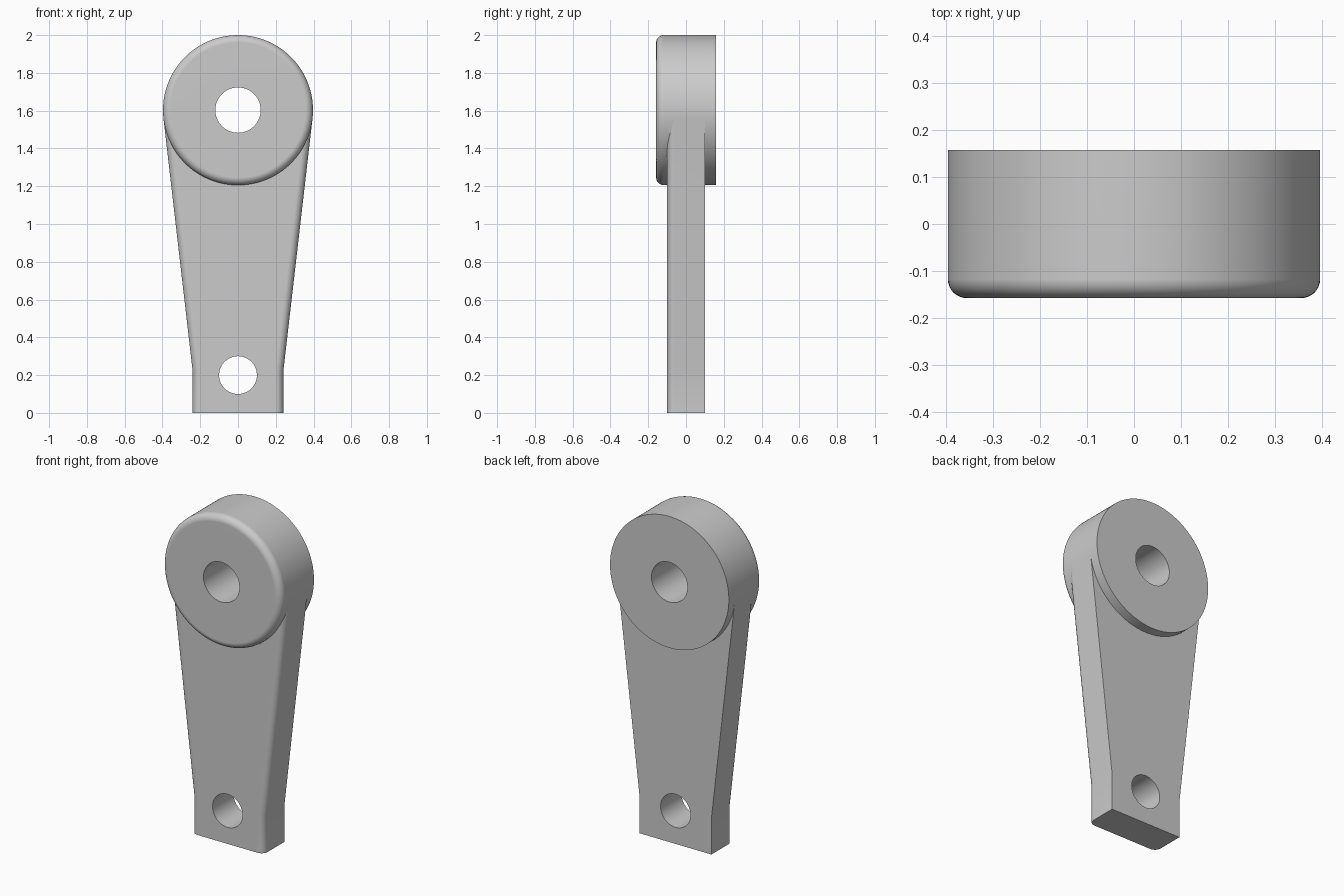
import bpy, bmesh, math
from mathutils import Vector, Matrix

if "Cube" in bpy.data.objects:
    bpy.data.objects.remove(bpy.data.objects["Cube"])

grey = bpy.data.materials.new("plain_grey")
grey.use_nodes = True
colour = (0.6, 0.6, 0.6, 1)
grey.diffuse_color = colour
grey.node_tree.nodes["Principled BSDF"].inputs["Base Color"].default_value = colour

HEAD_Z, HEAD_R, HEAD_BORE = 1.603, 0.397, 0.12
FRONT, BACK, FILLET = -0.158, 0.158, 0.04
ARM_HALF, FOOT_W, SHOULDER_Z = 0.1, 0.24, 0.22


def make_object(name, bm):
    bmesh.ops.recalc_face_normals(bm, faces=bm.faces)
    mesh = bpy.data.meshes.new(name)
    bm.to_mesh(mesh)
    bm.free()
    mesh.materials.append(grey)
    obj = bpy.data.objects.new(name, mesh)
    bpy.context.collection.objects.link(obj)
    return obj


def finish(obj):
    bpy.ops.object.select_all(action="DESELECT")
    obj.select_set(True)
    bpy.context.view_layer.objects.active = obj
    for mod in list(obj.modifiers):
        bpy.ops.object.modifier_apply(modifier=mod.name)
    bpy.ops.object.shade_smooth_by_angle(angle=math.radians(35))
    normals = obj.modifiers.new("even_normals", "WEIGHTED_NORMAL")
    normals.keep_sharp = True


# Round head: bored ring section with a filleted front rim, spun about y
section = [(HEAD_BORE, BACK), (HEAD_BORE, FRONT)]
for i in range(9):
    a = math.radians(90 * i / 8)
    section.append((HEAD_R - FILLET + FILLET * math.sin(a),
                    FRONT + FILLET - FILLET * math.cos(a)))
section.append((HEAD_R, BACK))
bm = bmesh.new()
verts = [bm.verts.new((r, y, HEAD_Z)) for r, y in section]
edges = [bm.edges.new((v, verts[i - 1])) for i, v in enumerate(verts)]
bmesh.ops.spin(bm, geom=verts + edges, cent=(0, 0, HEAD_Z), axis=(0, 1, 0),
               angle=math.tau, steps=128, use_duplicate=False)
bmesh.ops.remove_doubles(bm, verts=bm.verts, dist=0.0001)
finish(make_object("round_head", bm))

# Arm: tapered plate whose sides meet the head at a tangent
dx, dz = FOOT_W, SHOULDER_Z - HEAD_Z
tangent = math.atan2(dz, dx) + math.acos(HEAD_R / math.hypot(dx, dz))
tip = (HEAD_R * math.cos(tangent), HEAD_Z + HEAD_R * math.sin(tangent))
half = [(FOOT_W, 0), (FOOT_W, SHOULDER_Z), tip, (0.2, 1.4)]
outline = half + [(-x, z) for x, z in reversed(half)]
bm = bmesh.new()
face = bm.faces.new([bm.verts.new((x, -ARM_HALF, z)) for x, z in outline])
made = bmesh.ops.extrude_face_region(bm, geom=[face], use_keep_orig=True)
bmesh.ops.translate(bm, vec=Vector((0, 2 * ARM_HALF, 0)),
                    verts=[g for g in made["geom"] if isinstance(g, bmesh.types.BMVert)])
long_edges = [e for e in bm.edges
              if all(v.co.y < 0 and abs(v.co.x) > 0.21 for v in e.verts)
              and e.verts[0].co.x * e.verts[1].co.x > 0]
bmesh.ops.bevel(bm, geom=long_edges, offset=FILLET, segments=8, profile=0.5,
                affect="EDGES", clamp_overlap=True)
arm = make_object("arm", bm)

# Pin hole through the foot of the arm
bm = bmesh.new()
bmesh.ops.create_cone(bm, cap_ends=True, segments=96, radius1=0.1, radius2=0.1, depth=1,
                      matrix=Matrix.Translation((0, 0, 0.2)) @ Matrix.Rotation(math.pi / 2, 4, "X"))
cutter = make_object("pin_hole_cutter", bm)
cutter.hide_render = True
hole = arm.modifiers.new("pin_hole", "BOOLEAN")
hole.operation, hole.object, hole.solver = "DIFFERENCE", cutter, "EXACT"
finish(arm)
bpy.data.objects.remove(cutter)
